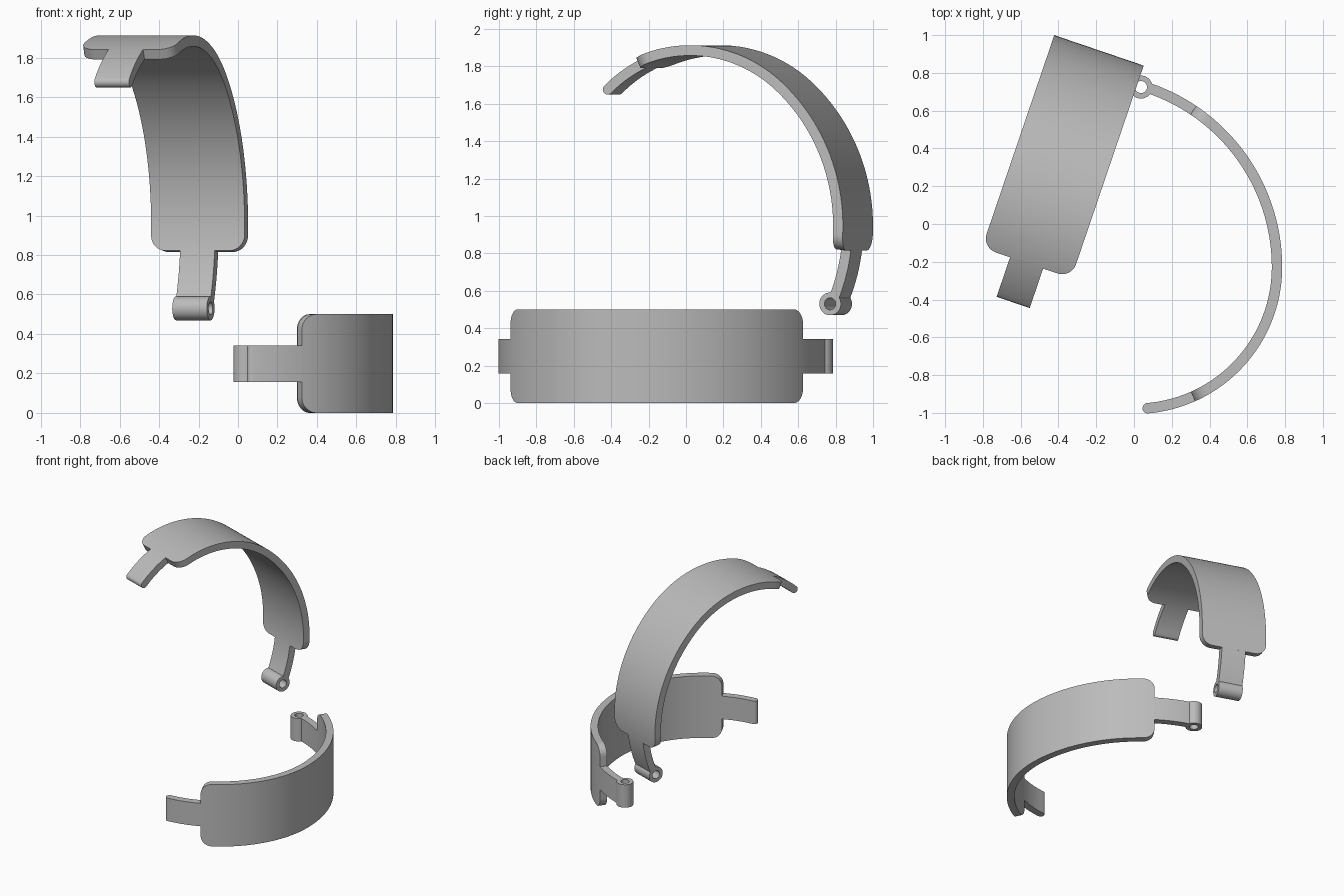
import bpy, bmesh
from math import cos, sin, sqrt, radians, pi
from mathutils import Matrix, Vector

cube = bpy.data.objects.get("Cube")
if cube:
    bpy.data.objects.remove(cube)

grey = bpy.data.materials.new("plain grey")
grey.use_nodes = True
grey.diffuse_color = (0.5, 0.5, 0.5, 1)
grey.node_tree.nodes["Principled BSDF"].inputs["Base Color"].default_value = (0.5, 0.5, 0.5, 1)

# Shared dimensions
HALF_THICK = 0.0275
BAND_HALF, TAB_HALF, CORNER = 0.25, 0.0925, 0.08
MID_Z = 0.25
HINGE = Vector((0.037, 0.725, MID_Z))


def oval(angle):
    """Centre line of the cuff: a wide arc that runs into a tighter one."""
    radius = 1.0 if angle > 0 else 0.75
    out = Vector((cos(angle), sin(angle), 0))
    return Vector((0.757 - radius, -0.228, MID_Z)) + out * radius, out, radius


def sweep(name, stations, closed=False):
    """Sweep a rectangle through (centre, outward, half width, half thickness)."""
    bm = bmesh.new()
    up = Vector((0, 0, 1))
    rings = [[bm.verts.new(c + out * th * a + up * w * b)
              for a, b in ((1, 1), (1, -1), (-1, -1), (-1, 1))]
             for c, out, w, th in stations]
    pairs = list(zip(rings, rings[1:]))
    if closed:
        pairs.append((rings[-1], rings[0]))
    else:
        bm.faces.new(rings[0])
        bm.faces.new(rings[-1])
    for p, q in pairs:
        for i in range(4):
            j = (i + 1) % 4
            bm.faces.new((p[i], p[j], q[j], q[i]))
    bmesh.ops.recalc_face_normals(bm, faces=bm.faces)
    mesh = bpy.data.meshes.new(name)
    bm.to_mesh(mesh)
    bm.free()
    mesh.materials.append(grey)
    obj = bpy.data.objects.new("lower_" + name, mesh)
    bpy.context.collection.objects.link(obj)
    return obj


def steps(a, b, n):
    return [a + (b - a) * i / n for i in range(n + 1)]


# Wide band with rounded corners at both ends
start, end = radians(56.2), radians(-66)
corner_a, corner_b = start - CORNER, end + CORNER / 0.75
band = []
rounding = [pi / 2 * i / 8 for i in range(9)]
for t in rounding:
    c, out, r = oval(start - CORNER * (1 - cos(t)))
    band.append((c, out, BAND_HALF - CORNER * (1 - sin(t)), HALF_THICK))
for ang in steps(corner_a, corner_b, 60)[1:-1]:
    c, out, r = oval(ang)
    band.append((c, out, BAND_HALF, HALF_THICK))
for t in reversed(rounding):
    c, out, r = oval(end + CORNER / 0.75 * (1 - cos(t)))
    band.append((c, out, BAND_HALF - CORNER * (1 - sin(t)), HALF_THICK))

# Narrow tab towards the hinge
hinge_tab = [(*oval(a)[:2], TAB_HALF, HALF_THICK)
             for a in steps(radians(71.2), start - 0.01, 8)]

# Narrow clasp tab with a rounded tip
tip = radians(-85)
clasp_tab = [(*oval(a)[:2], TAB_HALF, HALF_THICK) for a in steps(end + 0.01, tip, 10)]
for k in steps(0, pi / 2, 6)[1:]:
    c, out, r = oval(tip - HALF_THICK * sin(k) / 0.75)
    clasp_tab.append((c, out, TAB_HALF, max(HALF_THICK * cos(k), 0.001)))

# Hollow hinge barrel
barrel = []
for i in range(32):
    out = Vector((cos(i * pi / 16), sin(i * pi / 16), 0))
    barrel.append((HINGE + out * 0.0465, out, TAB_HALF, 0.0145))

parts = [sweep("band", band), sweep("hinge_tab", hinge_tab),
         sweep("clasp_tab", clasp_tab), sweep("hinge_barrel", barrel, True)]

bpy.ops.object.select_all(action='DESELECT')
for obj in parts:
    obj.select_set(True)
bpy.context.view_layer.objects.active = parts[0]
bpy.ops.object.shade_smooth_by_angle(angle=radians(30))

# Second half: the same parts, standing up and swung about its own hinge
back = Vector((sin(radians(18.8)), cos(radians(18.8)), 0))
up = Vector((0, 0, 1))
lean = radians(48.8)
x_axis = back * cos(lean) + up * sin(lean)
y_axis = back * sin(lean) - up * cos(lean)
turn = Matrix((x_axis, y_axis, x_axis.cross(y_axis))).transposed().to_4x4()
place = Matrix.Translation((-0.226, 0.80, 0.53)) @ turn @ Matrix.Translation(-HINGE)
for obj in parts:
    twin = obj.copy()
    twin.name = obj.name.replace("lower", "upper")
    bpy.context.collection.objects.link(twin)
    twin.matrix_world = place
